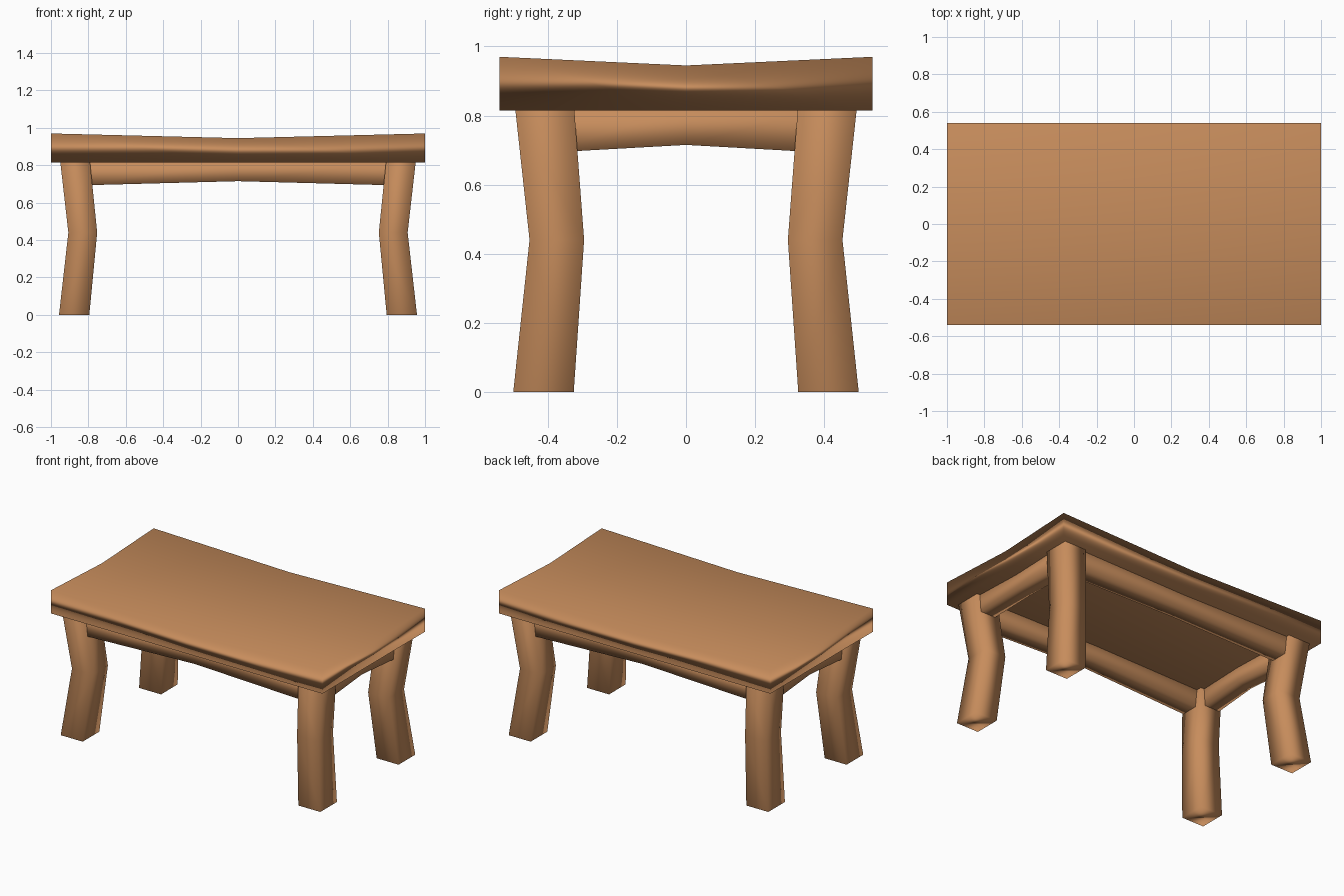
import bpy, bmesh

if "Cube" in bpy.data.objects:
    bpy.data.objects.remove(bpy.data.objects["Cube"])

wood = bpy.data.materials.new("warm wood")
wood.diffuse_color = (0.57, 0.264, 0.107, 1)
wood.use_nodes = True
wood.node_tree.nodes["Principled BSDF"].inputs["Base Color"].default_value = wood.diffuse_color


def finish(name, bm, mirror=(False, False)):
    bmesh.ops.recalc_face_normals(bm, faces=bm.faces)
    for f in bm.faces:
        f.smooth = True
    me = bpy.data.meshes.new(name)
    bm.to_mesh(me)
    bm.free()
    me.materials.append(wood)
    ob = bpy.data.objects.new(name, me)
    bpy.context.collection.objects.link(ob)
    if any(mirror):
        m = ob.modifiers.new("Mirror", 'MIRROR')
        m.use_axis = (mirror[0], mirror[1], False)
        m.use_mirror_merge = False
    w = ob.modifiers.new("Weighted normals", 'WEIGHTED_NORMAL')
    w.mode = 'FACE_AREA'
    return ob


def loft(name, sections, mirror):
    """Skin a four-sided bar through a list of four-point sections."""
    bm = bmesh.new()
    rings = [[bm.verts.new(p) for p in s] for s in sections]
    for a, b in zip(rings, rings[1:]):
        for i in range(4):
            j = (i + 1) % 4
            bm.faces.new((a[i], a[j], b[j], b[i]))
    bm.faces.new(rings[0][::-1])
    bm.faces.new(rings[-1])
    return finish(name, bm, mirror)


# tabletop: flat underside, top sagging towards the middle
bm = bmesh.new()
xs, ys = (-1, 0, 1), (-0.54, 0, 0.54)
sag = {0: 0.97, 1: 0.945, 2: 0.932}
up = [[bm.verts.new((x, y, sag[(x == 0) + (y == 0)])) for y in ys] for x in xs]
lo = [[bm.verts.new((x, y, 0.815)) for y in ys] for x in xs]
for i in range(2):
    for j in range(2):
        for g in (up, lo):
            bm.faces.new((g[i][j], g[i + 1][j], g[i + 1][j + 1], g[i][j + 1]))
for i in range(2):
    for e in (0, 2):
        bm.faces.new((up[i][e], up[i + 1][e], lo[i + 1][e], lo[i][e]))
        bm.faces.new((up[e][i], up[e][i + 1], lo[e][i + 1], lo[e][i]))
finish("tabletop", bm)


# legs: bent inwards at the knee (z, inner x, outer x, inner y, outer y)
def leg_ring(z, x0, x1, y0, y1):
    return [(x0, y0, z), (x1, y0, z), (x1, y1, z), (x0, y1, z)]


loft("legs", [leg_ring(0, 0.795, 0.957, 0.325, 0.50),
              leg_ring(0.44, 0.753, 0.907, 0.295, 0.453),
              leg_ring(0.825, 0.792, 0.951, 0.324, 0.495)], (True, True))


# aprons: slimmer and bowed slightly inwards at mid length
def apron(name, half, inner, outer, along_x):
    sections = []
    for t, low, bow in ((-half, 0.692, 0), (0, 0.715, 0.015), (half, 0.692, 0)):
        ring = [(inner - bow, low), (outer - bow, low),
                (outer - bow, 0.822), (inner - bow, 0.822)]
        sections.append([(t, d, z) if along_x else (d, t, z) for d, z in ring])
    loft(name, sections, (not along_x, along_x))


apron("long_aprons", 0.86, 0.36, 0.473, True)
apron("side_aprons", 0.41, 0.82, 0.93, False)
